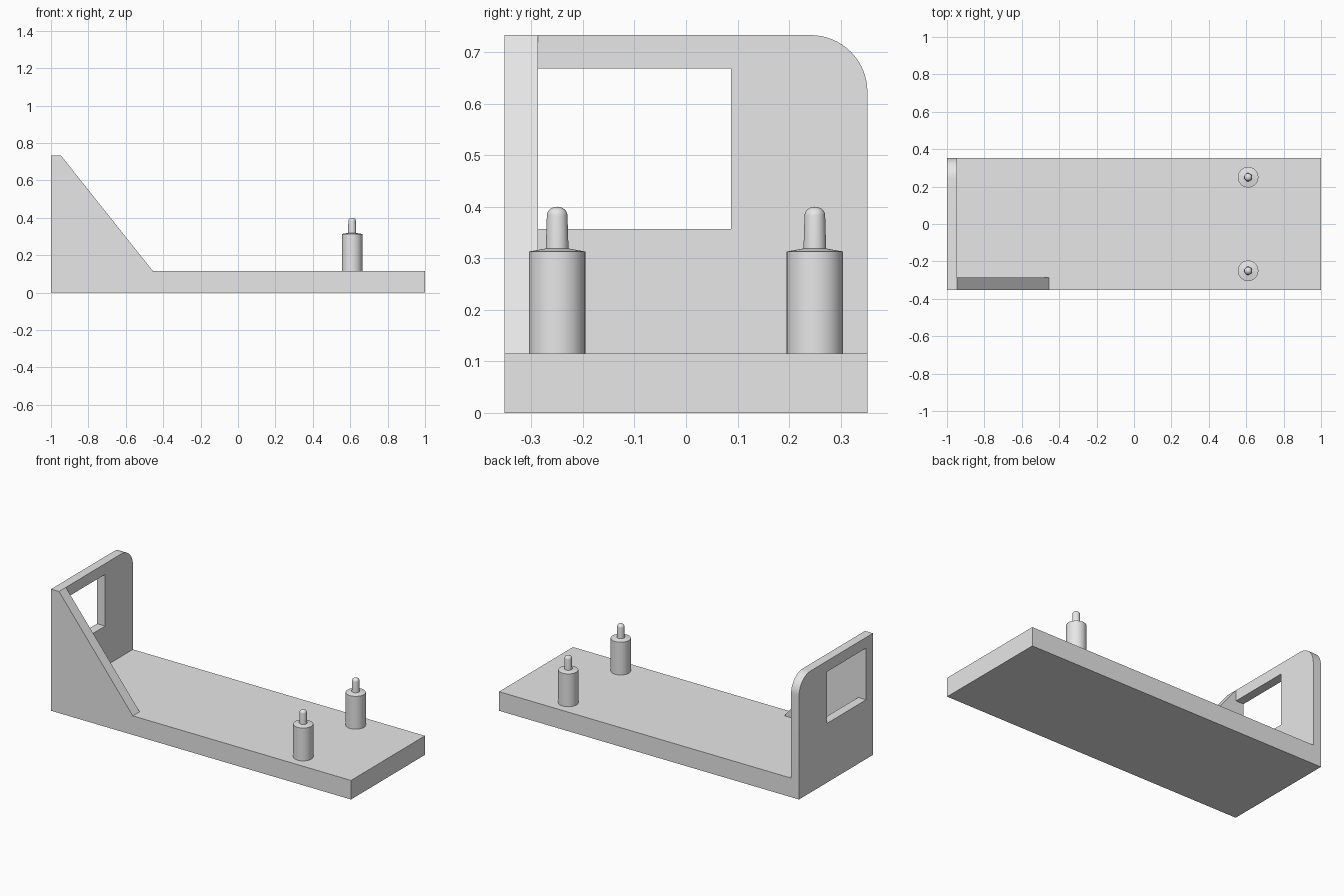
import bpy
import bmesh
from math import pi, sin, cos
from mathutils import Vector

cube = bpy.data.objects.get("Cube")
if cube:
    bpy.data.objects.remove(cube, do_unlink=True)

# Single grey material
grey = bpy.data.materials.new("light grey")
grey.use_nodes = True
grey.diffuse_color = (0.8, 0.8, 0.8, 1)
grey.node_tree.nodes["Principled BSDF"].inputs["Base Color"].default_value = grey.diffuse_color

# Main dimensions
HALF_X, HALF_Y = 1.0, 0.352
BASE_TOP, WALL_TOP = 0.115, 0.733
WALL_X = -0.947
GUSSET_Y = -0.287


def finish(bm, name):
    bmesh.ops.recalc_face_normals(bm, faces=bm.faces)
    mesh = bpy.data.meshes.new(name)
    bm.to_mesh(mesh)
    bm.free()
    mesh.materials.append(grey)
    obj = bpy.data.objects.new(name, mesh)
    bpy.context.collection.objects.link(obj)
    return obj


def prism(name, points, offset):
    """Extrude a closed 3D outline along an offset."""
    bm = bmesh.new()
    face = bm.faces.new([bm.verts.new(p) for p in points])
    ext = bmesh.ops.extrude_face_region(bm, geom=[face], use_keep_orig=True)
    verts = [g for g in ext["geom"] if isinstance(g, bmesh.types.BMVert)]
    bmesh.ops.translate(bm, verts=verts, vec=Vector(offset))
    return finish(bm, name)


def side_outline(y0, y1, z0, z1, x):
    return [(x, y0, z0), (x, y1, z0), (x, y1, z1), (x, y0, z1)]


def lathe(name, profile, location, steps=32):
    """Spin a radius/height profile about z."""
    bm = bmesh.new()
    verts = [bm.verts.new((r, 0, z)) for r, z in profile]
    edges = [bm.edges.new(pair) for pair in zip(verts, verts[1:])]
    bmesh.ops.spin(bm, geom=verts + edges, cent=(0, 0, 0), axis=(0, 0, 1),
                   angle=2 * pi, steps=steps)
    bmesh.ops.remove_doubles(bm, verts=bm.verts, dist=0.0001)
    obj = finish(bm, name)
    obj.location = location
    return obj


# Base plate
prism("base_plate", side_outline(-HALF_Y, HALF_Y, 0, BASE_TOP, WALL_X),
      (HALF_X - WALL_X, 0, 0))

# End wall with one rounded upper corner
R = 0.11
outline = [(-HALF_X, -HALF_Y, 0), (-HALF_X, HALF_Y, 0)]
for i in range(17):
    a = i / 16 * pi / 2
    outline.append((-HALF_X, HALF_Y - R + R * cos(a), WALL_TOP - R + R * sin(a)))
outline.append((-HALF_X, -HALF_Y, WALL_TOP))
wall = prism("end_wall", outline, (WALL_X + HALF_X, 0, 0))

# Rectangular window through the wall
cutter = prism("window_cutter", side_outline(GUSSET_Y, 0.087, 0.357, 0.668, -1.1),
               (0.3, 0, 0))
cutter.hide_render = True
cut = wall.modifiers.new("window", 'BOOLEAN')
cut.operation = 'DIFFERENCE'
cut.solver = 'EXACT'
cut.object = cutter
bpy.context.view_layer.objects.active = wall
bpy.ops.object.modifier_apply(modifier=cut.name)
bpy.data.objects.remove(cutter, do_unlink=True)

# Triangular gusset along the front edge
prism("gusset",
      [(WALL_X, -HALF_Y, BASE_TOP), (-0.455, -HALF_Y, BASE_TOP), (WALL_X, -HALF_Y, WALL_TOP)],
      (0, GUSSET_Y + HALF_Y, 0))

# Posts: cylinder, shallow shoulder, tapered pin with rounded tip
TIP, ROUND = 0.285, 0.017
profile = [(0, 0), (0.055, 0), (0.055, 0.198), (0.022, 0.204)]
for i in range(7):
    a = i / 6 * pi / 2
    profile.append((0.003 * cos(a) + ROUND * cos(a), TIP - ROUND + ROUND * sin(a)))
posts = [lathe(f"{side}_post", profile, (0.61, y, BASE_TOP))
         for side, y in (("front", -0.25), ("back", 0.25))]

# Smooth the round parts, keep hard rims
bpy.ops.object.select_all(action='DESELECT')
for obj in posts + [wall]:
    obj.select_set(True)
bpy.context.view_layer.objects.active = posts[0]
bpy.ops.object.shade_smooth_by_angle(angle=pi / 6)
for obj in posts:
    # The shoulder stays flat against the body
    obj.select_set(False)
